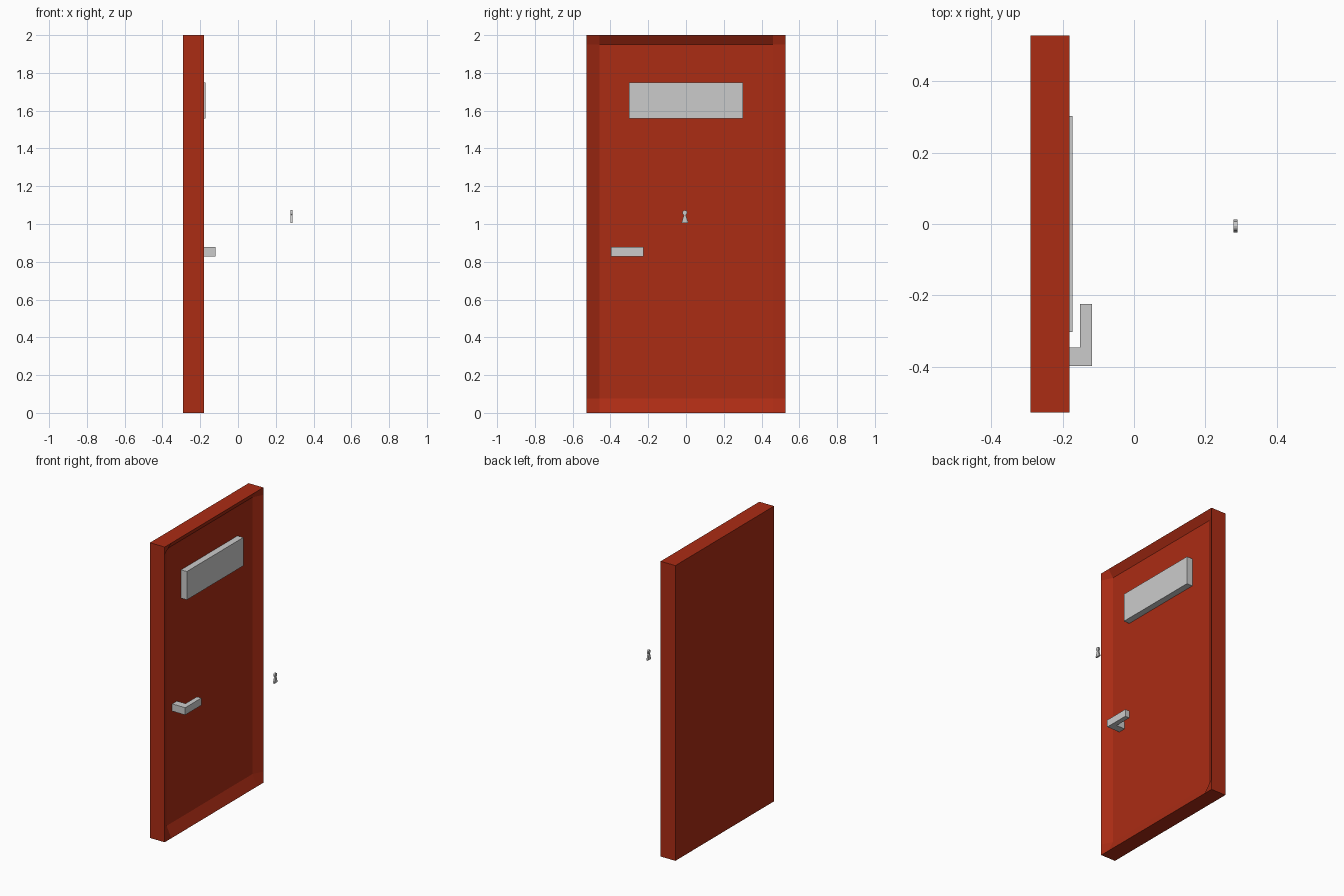
import bpy, bmesh, math

if "Cube" in bpy.data.objects:
    bpy.data.objects.remove(bpy.data.objects["Cube"])

red = bpy.data.materials.new("door_red")
red.diffuse_color = (0.41, 0.025, 0.007, 1)
red.use_nodes = True
red.node_tree.nodes["Principled BSDF"].inputs["Base Color"].default_value = red.diffuse_color

BACK, FRONT, FLOOR = -0.29, -0.18, -0.215


def finish(name, bm, mat=None):
    bmesh.ops.recalc_face_normals(bm, faces=bm.faces)
    mesh = bpy.data.meshes.new(name)
    bm.to_mesh(mesh)
    bm.free()
    obj = bpy.data.objects.new(name, mesh)
    bpy.context.collection.objects.link(obj)
    if mat:
        mesh.materials.append(mat)
    return obj


def extrude_profile(bm, points, offset):
    """Make a flat polygon and extrude it into a solid."""
    face = bm.faces.new([bm.verts.new(p) for p in points])
    res = bmesh.ops.extrude_face_region(bm, geom=[face], use_keep_orig=True)
    verts = [v for v in res["geom"] if isinstance(v, bmesh.types.BMVert)]
    bmesh.ops.translate(bm, verts=verts, vec=offset)


# Door slab: a 3x3 front grid whose middle panel is pushed in, leaving a sloped rim
bm = bmesh.new()
ys = (-0.528, -0.457, 0.46, 0.528)
zs = (0, 0.075, 1.95, 2)
grid = [[bm.verts.new((FLOOR if i in (1, 2) and j in (1, 2) else FRONT, y, z))
         for j, z in enumerate(zs)] for i, y in enumerate(ys)]
for i in range(3):
    for j in range(3):
        bm.faces.new((grid[i][j], grid[i + 1][j], grid[i + 1][j + 1], grid[i][j + 1]))
border = [e for e in bm.edges if e.is_boundary]
res = bmesh.ops.extrude_edge_only(bm, edges=border)
for v in res["geom"]:
    if isinstance(v, bmesh.types.BMVert):
        v.co.x = BACK
bmesh.ops.holes_fill(bm, edges=[e for e in bm.edges if e.is_boundary], sides=0)
finish("door_slab", bm, red)

# Raised window plate
bm = bmesh.new()
extrude_profile(bm, [(FLOOR, -0.302, 1.558), (FLOOR, 0.302, 1.558),
                     (FLOOR, 0.302, 1.75), (FLOOR, -0.302, 1.75)], (0.043, 0, 0))
finish("window_plate", bm)

# L-shaped lever handle
bm = bmesh.new()
outline = [(FLOOR, -0.397), (-0.118, -0.397), (-0.118, -0.224),
           (-0.151, -0.224), (-0.151, -0.346), (FLOOR, -0.346)]
extrude_profile(bm, [(x, y, 0.829) for x, y in outline], (0, 0, 0.049))
finish("lever_handle", bm)

# Keyhole piece: round head over a flared skirt, standing clear of the door
bm = bmesh.new()
cy, cz, r = -0.006, 1.06, 0.013
head = [(0.278, cy + r * math.cos(math.tau * k / 12), cz + r * math.sin(math.tau * k / 12))
        for k in range(12)]
extrude_profile(bm, head, (0.011, 0, 0))
skirt = [(-0.018, 1.006), (0.018, 1.006), (0.005, 1.048), (-0.005, 1.048)]
extrude_profile(bm, [(0.278, cy + y, z) for y, z in skirt], (0.011, 0, 0))
finish("keyhole", bm)
